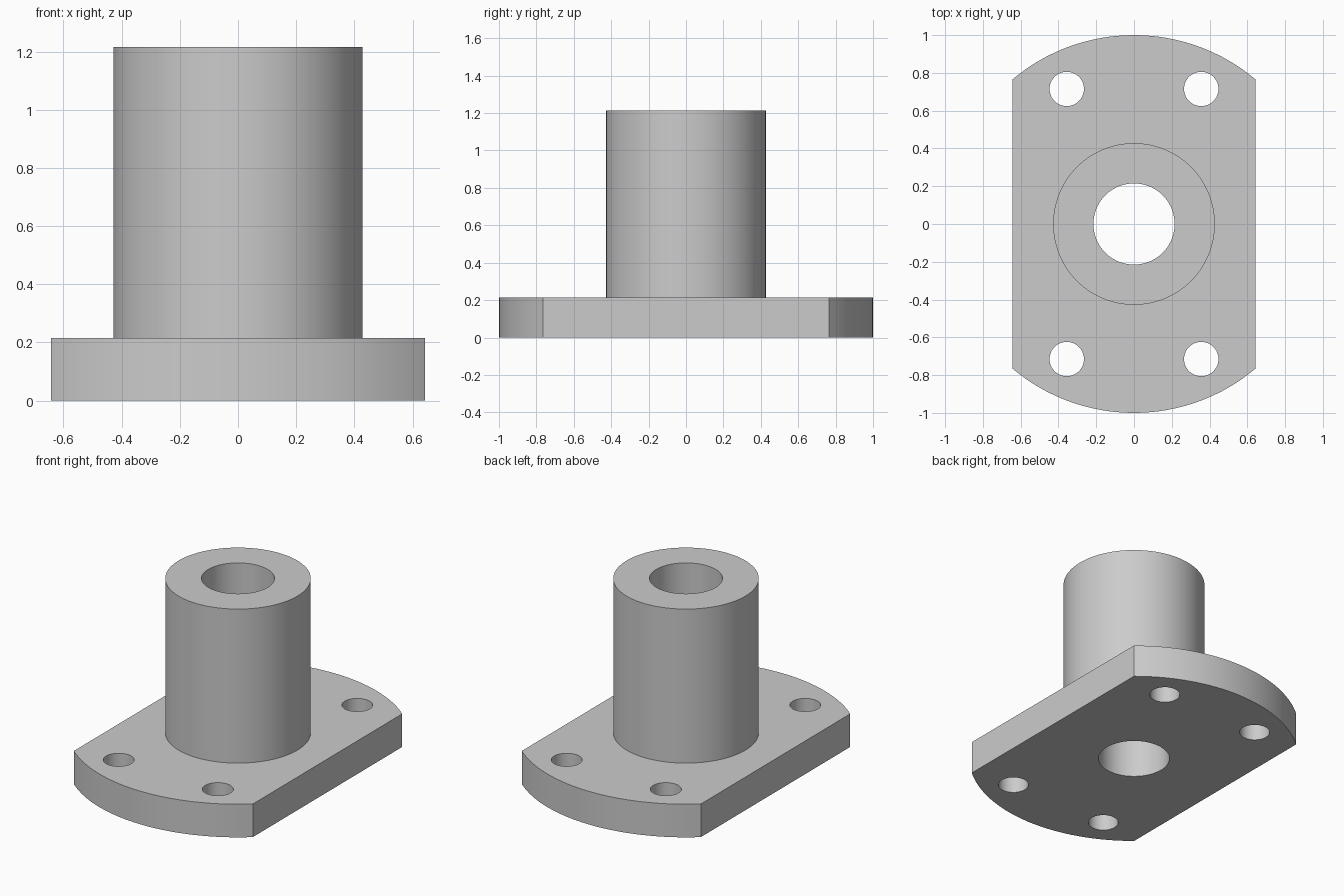
import bpy, bmesh, math

if "Cube" in bpy.data.objects:
    bpy.data.objects.remove(bpy.data.objects["Cube"])

FLANGE_H, TOP = 0.215, 1.215
HALF_W = 0.643

grey = bpy.data.materials.new("plain grey")
grey.use_nodes = True
colour = (0.6, 0.6, 0.6, 1)
grey.diffuse_color = colour
grey.node_tree.nodes["Principled BSDF"].inputs["Base Color"].default_value = colour


def prism(name, outline, z0, z1):
    """Solid made by extruding a closed outline from z0 to z1."""
    bm = bmesh.new()
    base = bm.faces.new([bm.verts.new((x, y, z0)) for x, y in outline])
    new = bmesh.ops.extrude_face_region(bm, geom=[base])["geom"]
    bmesh.ops.translate(bm, vec=(0, 0, z1 - z0),
                        verts=[v for v in new if isinstance(v, bmesh.types.BMVert)])
    bmesh.ops.recalc_face_normals(bm, faces=bm.faces)
    mesh = bpy.data.meshes.new(name)
    bm.to_mesh(mesh)
    bm.free()
    mesh.materials.append(grey)
    obj = bpy.data.objects.new(name, mesh)
    bpy.context.collection.objects.link(obj)
    return obj


def arc(radius, start, end, steps, cx=0, cy=0):
    return [(cx + radius * math.cos(start + (end - start) * i / steps),
             cy + radius * math.sin(start + (end - start) * i / steps))
            for i in range(steps + 1)]


def circle(radius, steps, cx=0, cy=0):
    return arc(radius, 0, math.tau, steps, cx, cy)[:-1]


def combine(target, tool, operation):
    """Apply a boolean and discard its tool object."""
    mod = target.modifiers.new("combine", "BOOLEAN")
    mod.operation, mod.solver, mod.object = operation, "EXACT", tool
    bpy.ops.object.select_all(action="DESELECT")
    target.select_set(True)
    bpy.context.view_layer.objects.active = target
    bpy.ops.object.modifier_apply(modifier=mod.name)
    bpy.data.objects.remove(tool)


# Flange: a disc with two flat sides
corner = math.acos(HALF_W)
outline = (arc(1, corner, math.pi - corner, 32)
           + arc(1, math.pi + corner, math.tau - corner, 32))
body = prism("flanged_bushing", outline, 0, FLANGE_H)

# Barrel standing on the flange
combine(body, prism("barrel", circle(0.428, 96), FLANGE_H / 2, TOP), "UNION")

# Through bore and four bolt holes
combine(body, prism("bore", circle(0.215, 72), -0.1, TOP + 0.1), "DIFFERENCE")
for sx in (-1, 1):
    for sy in (-1, 1):
        hole = prism("bolt_hole", circle(0.091, 48, sx * 0.356, sy * 0.715),
                     -0.1, FLANGE_H + 0.1)
        combine(body, hole, "DIFFERENCE")

bpy.ops.object.shade_smooth_by_angle(angle=math.radians(30))
